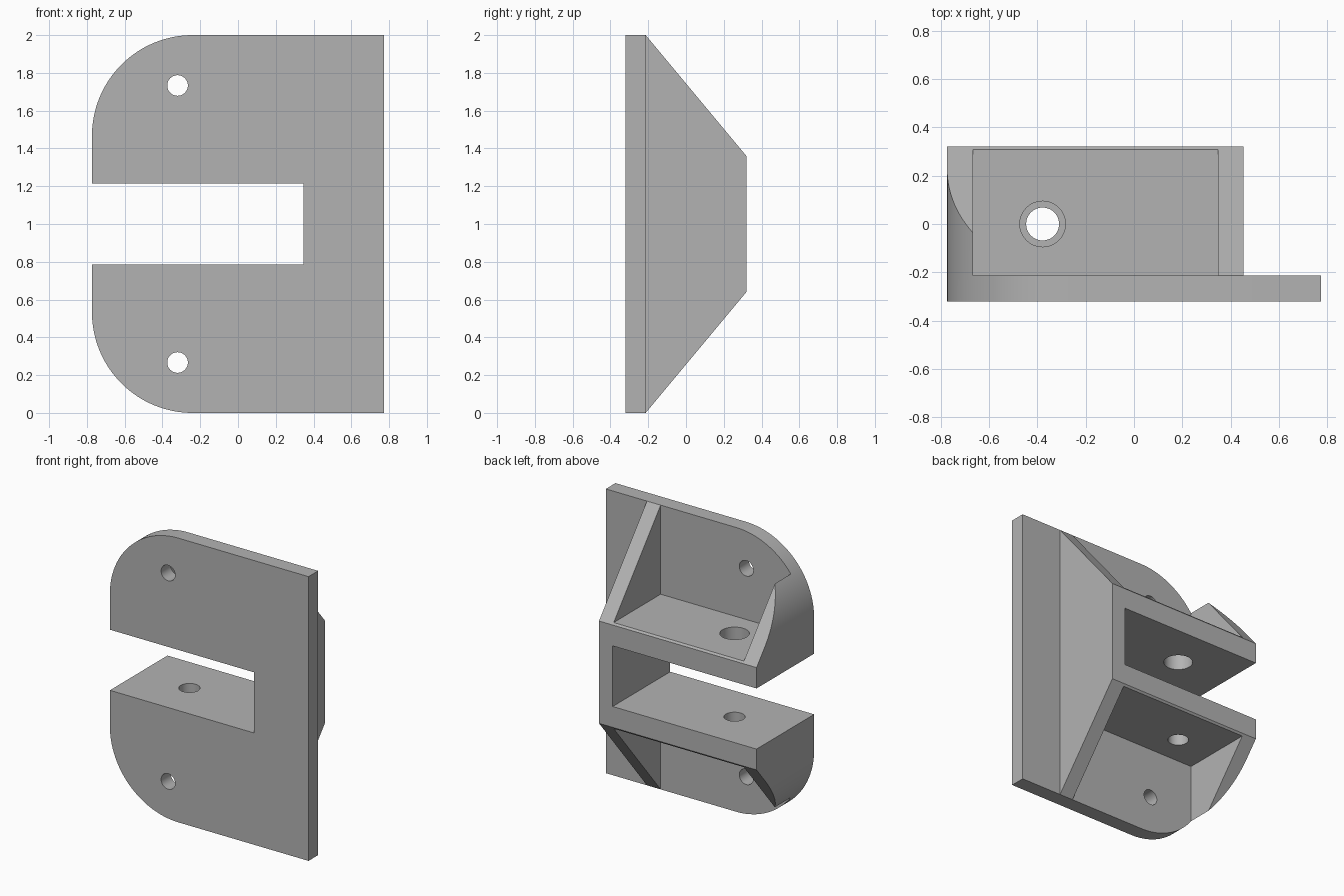
import bpy, bmesh
from math import cos, sin, pi
from mathutils import Vector, Matrix

cube = bpy.data.objects.get("Cube")
if cube:
    bpy.data.objects.remove(cube, do_unlink=True)

grey = bpy.data.materials.new("plain grey")
grey.use_nodes = True
grey.diffuse_color = (0.45, 0.45, 0.45, 1)
grey.node_tree.nodes["Principled BSDF"].inputs["Base Color"].default_value = grey.diffuse_color

# Main dimensions
LEFT, RIGHT = -0.7733, 0.7733
FRONT, BACK = -0.32, 0.32
PLATE_BACK = -0.2133
WEB_IN, WEB_OUT = 0.3467, 0.4533
RIB_IN = -0.6667
SLOT, FLOOR, REAR = 0.2133, 0.3733, 0.36   # half heights about z = 1
CORNER = 0.5333


def prism(name, points, shift):
    """Extrude a closed 3D outline along the shift vector."""
    bm = bmesh.new()
    face = bm.faces.new([bm.verts.new(p) for p in points])
    new = bmesh.ops.extrude_face_region(bm, geom=[face])["geom"]
    verts = [v for v in new if isinstance(v, bmesh.types.BMVert)]
    bmesh.ops.translate(bm, verts=verts, vec=Vector(shift))
    bmesh.ops.recalc_face_normals(bm, faces=bm.faces)
    mesh = bpy.data.meshes.new(name)
    bm.to_mesh(mesh)
    bm.free()
    mesh.materials.append(grey)
    ob = bpy.data.objects.new(name, mesh)
    bpy.context.collection.objects.link(ob)
    return ob


def box(name, x0, x1, y0, y1, z0, z1):
    return prism(name, [(x0, y0, z0), (x1, y0, z0), (x1, y1, z0), (x0, y1, z0)],
                 (0, 0, z1 - z0))


def rod(name, centre, axis, radius, length, sides=48):
    """Round cutter along y or z, starting at its centre point."""
    ring = [Vector((radius * cos(2 * pi * i / sides), radius * sin(2 * pi * i / sides), 0))
            for i in range(sides)]
    if axis == "Y":
        ring = [Matrix.Rotation(-pi / 2, 3, "X") @ p for p in ring]
    shift = (0, length, 0) if axis == "Y" else (0, 0, length)
    return prism(name, [p + Vector(centre) for p in ring], shift)


# C-shaped outline with two large rounded corners and the open slot
def corner(sign):
    cx, cz = LEFT + CORNER, 1 + sign * (1 - CORNER)
    return [(cx - CORNER * cos(a), FRONT, cz + sign * CORNER * sin(a))
            for a in (pi / 2 * i / 32 for i in range(33))]


outline = corner(1)
outline += [(RIGHT, FRONT, 2), (RIGHT, FRONT, 0)]
outline += corner(-1)[::-1]
outline += [(LEFT, FRONT, 1 - SLOT), (WEB_IN, FRONT, 1 - SLOT),
            (WEB_IN, FRONT, 1 + SLOT), (LEFT, FRONT, 1 + SLOT)]
bracket = prism("bracket", outline, (0, BACK - FRONT, 0))

# Leave only the mounting plate beyond the web
cutters = [box("flange_cutter", WEB_OUT, 1, PLATE_BACK, 1, -1, 3)]

slope = Vector((0, BACK - PLATE_BACK, REAR - 1))
for side, sign, bolt in (("upper", 1, 0.0943), ("lower", -1, 0.068)):
    # Sloped edges of the ribs
    start = Vector((-1, PLATE_BACK, 1)) - slope * 0.15
    end = Vector((-1, BACK, REAR)) + slope * 0.15
    wedge = [start, end, Vector((-1, end.y, 1.3)), Vector((-1, start.y, 1.3))]
    cutters.append(prism(side + "_slope_cutter",
                         [(p.x, p.y, 1 + sign * p.z) for p in wedge], (2, 0, 0)))
    # Pocket between the ribs
    z0, z1 = sorted((1 + sign * FLOOR, 1 + sign * 1.3))
    cutters.append(box(side + "_pocket_cutter", RIB_IN, WEB_IN, PLATE_BACK, 1, z0, z1))
    # Screw hole in the plate and bolt hole in the shelf
    cutters.append(rod(side + "_screw_cutter", (-0.32, FRONT - 0.1, 1 + sign * 0.7333),
                       "Y", 0.0545, 0.3))
    z0 = min(1 + sign * 0.1, 1 + sign * 0.5)
    cutters.append(rod(side + "_bolt_cutter", (-0.378, 0, z0), "Z", bolt, 0.4))

# Cut everything out of the solid bracket
bpy.context.view_layer.objects.active = bracket
for cutter in cutters:
    cutter.hide_render = True
    mod = bracket.modifiers.new(cutter.name, "BOOLEAN")
    mod.operation = "DIFFERENCE"
    mod.solver = "EXACT"
    mod.object = cutter
    bpy.ops.object.modifier_apply(modifier=mod.name)
    bpy.data.objects.remove(cutter, do_unlink=True)

# Smooth the curved walls, keep the edges sharp
for ob in bpy.context.selected_objects:
    ob.select_set(False)
bracket.select_set(True)
bpy.context.view_layer.objects.active = bracket
bpy.ops.object.shade_smooth_by_angle(angle=pi / 9)
